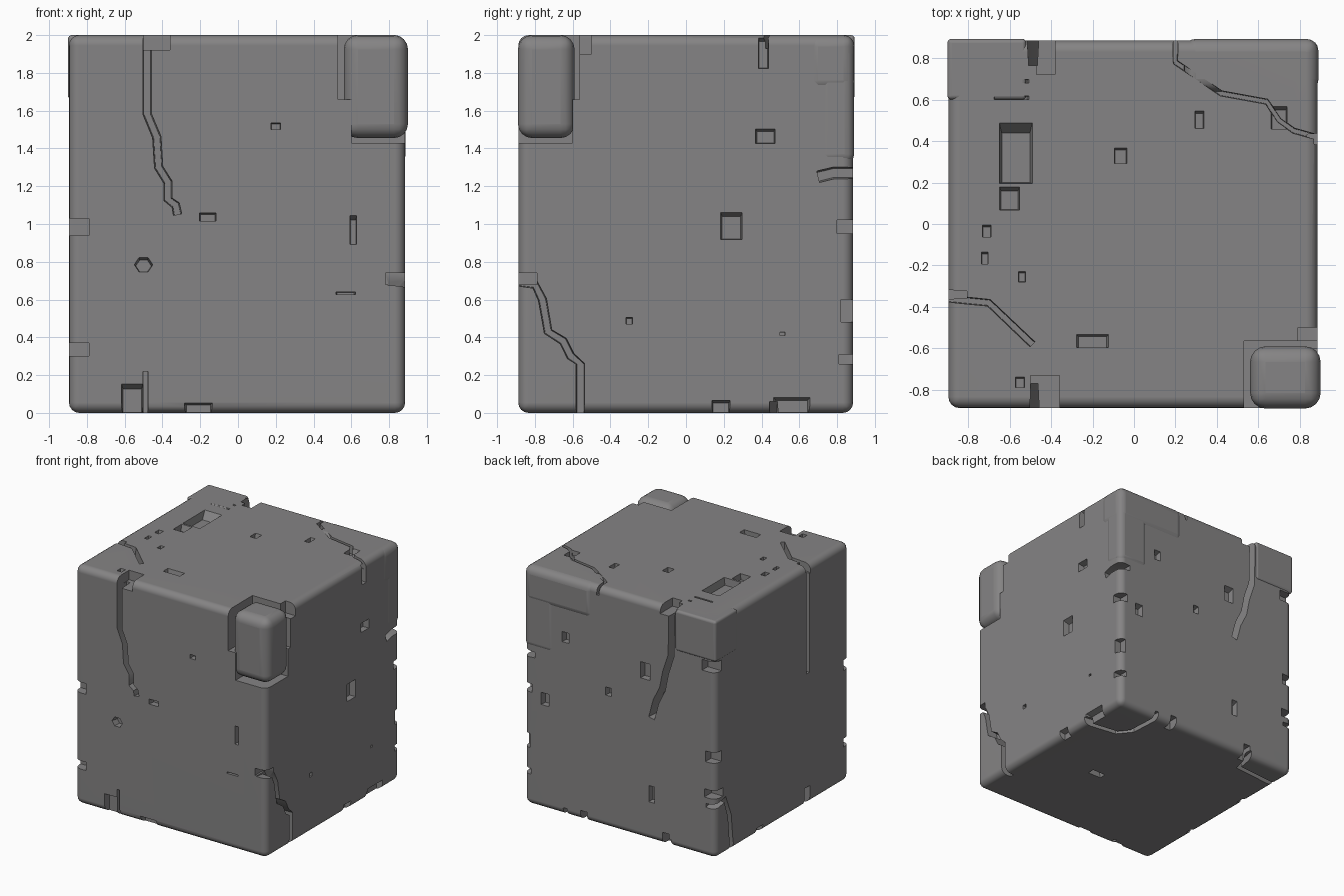
import bpy, bmesh, math
from mathutils import Vector

if "Cube" in bpy.data.objects:
    bpy.data.objects.remove(bpy.data.objects["Cube"])

stone = bpy.data.materials.new("grey stone")
stone.diffuse_color = (0.235, 0.23, 0.232, 1)
stone.use_nodes = True
stone.node_tree.nodes["Principled BSDF"].inputs["Base Color"].default_value = stone.diffuse_color
cutters = []

# face-local (u, v, depth inward) to world
FACES = {
    "front": lambda u, v, d: (u, -0.888 + d, v),
    "back": lambda u, v, d: (u, 0.885 - d, v),
    "right": lambda u, v, d: (0.885 - d, u, v),
    "left": lambda u, v, d: (-0.895 + d, u, v),
    "top": lambda u, v, d: (u, v, 2 - d),
    "bottom": lambda u, v, d: (u, v, d),
}


def add_object(name, bm):
    bmesh.ops.recalc_face_normals(bm, faces=bm.faces)
    me = bpy.data.meshes.new(name)
    bm.to_mesh(me)
    bm.free()
    ob = bpy.data.objects.new(name, me)
    bpy.context.collection.objects.link(ob)
    return ob


def prism(face, outer, inner, depth):
    f = FACES[face]
    bm = bmesh.new()
    a = [bm.verts.new(f(u, v, -0.05)) for u, v in outer]
    b = [bm.verts.new(f(u, v, depth)) for u, v in inner]
    bm.faces.new(a)
    bm.faces.new(b[::-1])
    for i in range(len(a)):
        j = (i + 1) % len(a)
        bm.faces.new((a[i], b[i], b[j], a[j]))
    cutters.append(add_object("cutter", bm))


def crack(face, path, w, depth=0.1):
    """Narrow groove following a path on one face."""
    p = [Vector(q) for q in path]

    def side(k):
        out = []
        for i in range(len(p)):
            t = (p[min(i + 1, len(p) - 1)] - p[max(i - 1, 0)]).normalized()
            out.append(p[i] + Vector((-t.y, t.x)) * k)
        return out
    prism(face, side(w / 2) + side(-w / 2)[::-1],
          side(w / 3) + side(-w / 3)[::-1], depth)


def pit(face, u, v, w, h, depth=0.05, n=4):
    """Chipped hole with sloping upper wall; n=4 is a rectangle."""
    r = math.sqrt(2) if n == 4 else 1
    o = math.pi / 4 if n == 4 else 0
    pts = [(math.cos(o + i * math.tau / n) * r / 2 * w,
            math.sin(o + i * math.tau / n) * r / 2 * h) for i in range(n)]
    prism(face, [(u + a, v + b) for a, b in pts],
          [(u + a * 0.75, v - h * 0.12 + b * 0.7) for a, b in pts], depth)


def box_mesh(x0, x1, y0, y1, z0, z1, name):
    bm = bmesh.new()
    bmesh.ops.create_cube(bm, size=1)
    for v in bm.verts:
        v.co = ((x0 + x1) / 2 + v.co.x * (x1 - x0), (y0 + y1) / 2 + v.co.y * (y1 - y0),
                (z0 + z1) / 2 + v.co.z * (z1 - z0))
    return add_object(name, bm)


def cut(*b):
    cutters.append(box_mesh(*b, "cutter"))


def corner_notch(sx, sy, z0, z1, a=0.1, b=0.1):
    """Chip out of a vertical edge, a along x and b along y."""
    xs = sorted((sx * (0.89 - a), sx * 1.0))
    ys = sorted((sy * (0.89 - b), sy * 1.0))
    cut(*xs, *ys, z0, z1)


def rounded(ob, width, segs=4):
    m = ob.modifiers.new("round", "BEVEL")
    m.width, m.segments = width, segs
    m.limit_method = "NONE"


def finish(ob):
    ob.data.materials.clear()
    ob.data.materials.append(stone)
    bpy.ops.object.select_all(action="DESELECT")
    ob.select_set(True)
    bpy.context.view_layer.objects.active = ob
    bpy.ops.object.shade_smooth_by_angle(angle=math.radians(32))
    m = ob.modifiers.new("normals", "WEIGHTED_NORMAL")
    m.keep_sharp = True


# main stone block
block = box_mesh(-0.895, 0.885, -0.888, 0.885, 0.0, 2.0, "stone_block")
rounded(block, 0.055)

# front: long crack, dents, bottom chips
crack("front", [(-0.48, 2.1), (-0.48, 1.58), (-0.43, 1.46), (-0.42, 1.3),
                (-0.37, 1.22), (-0.37, 1.13), (-0.33, 1.1), (-0.32, 1.05)], 0.05, 0.12)
for u, v, w, h in [(0.2, 1.52, 0.06, 0.04), (0.61, 0.98, 0.04, 0.18),
                   (0.57, 0.635, 0.12, 0.015), (-0.16, 1.04, 0.1, 0.05),
                   (-0.56, 0.08, 0.13, 0.2), (-0.21, 0.02, 0.17, 0.09)]:
    pit("front", u, v, w, h)
pit("front", -0.5, 0.79, 0.11, 0.1, 0.06, 6)
crack("front", [(-0.49, -0.1), (-0.49, 0.22)], 0.03, 0.08)

# right: stepped corner crack, dents, chips
crack("right", [(-0.95, 0.7), (-0.8, 0.68), (-0.76, 0.6), (-0.73, 0.43),
                (-0.65, 0.38), (-0.61, 0.3), (-0.56, 0.26), (-0.56, -0.1)], 0.05, 0.09)
crack("right", [(0.95, 1.27), (0.78, 1.27), (0.7, 1.25)], 0.07, 0.1)
for u, v, w, h in [(0.42, 1.47, 0.12, 0.09), (0.24, 1.0, 0.13, 0.17),
                   (-0.3, 0.49, 0.04, 0.04), (0.51, 0.42, 0.03, 0.02),
                   (0.185, 0.03, 0.11, 0.1), (0.56, 0.04, 0.22, 0.11),
                   (0.41, 1.92, 0.06, 0.2)]:
    pit("right", u, v, w, h)

# back: crack matching the front, ledge crack, dents
crack("back", [(-0.49, 2.1), (-0.48, 1.6), (-0.43, 1.45), (-0.4, 1.3),
               (-0.34, 1.18), (-0.3, 1.03)], 0.06, 0.12)
for u, v, w, h in [(-0.24, 1.42, 0.1, 0.16), (0.5, 1.5, 0.07, 0.1),
                   (0.69, 0.93, 0.08, 0.12), (-0.3, 0.4, 0.06, 0.16),
                   (0.1, 1.15, 0.06, 0.08)]:
    pit("back", u, v, w, h)
cut(0.3, 0.36, 0.8, 1.0, -0.1, 0.08)
cut(-0.46, -0.4, 0.8, 1.0, -0.1, 0.1)

# left: straight crack, lower corner crack, bottom chips
crack("left", [(-0.34, 2.1), (-0.34, 1.1)], 0.05, 0.09)
crack("left", [(0.95, 0.42), (0.76, 0.46), (0.7, 0.3), (0.66, -0.1)], 0.05, 0.09)
pit("left", -0.33, 0.06, 0.08, 0.24)
pit("left", 0.3, 0.02, 0.1, 0.1)

# top: worn strip, corner cracks, holes
pit("top", -0.57, 0.36, 0.18, 0.34, 0.06)
pit("top", -0.6, 0.13, 0.11, 0.13, 0.05)
for v in (0.61, 0.69):
    pit("top", -0.59, v, 0.2, 0.02, 0.03)
crack("top", [(-1, -0.35), (-0.7, -0.38), (-0.49, -0.58)], 0.04, 0.07)
crack("top", [(0.2, 0.95), (0.2, 0.78), (0.42, 0.63), (0.64, 0.59),
              (0.7, 0.5), (0.77, 0.45), (0.95, 0.4)], 0.03, 0.07)
for u, v, w, h in [(-0.065, 0.335, 0.07, 0.09), (-0.2, -0.56, 0.18, 0.075),
                   (0.315, 0.51, 0.05, 0.1), (0.7, 0.52, 0.09, 0.13),
                   (-0.71, -0.03, 0.05, 0.07), (-0.72, -0.16, 0.035, 0.07),
                   (-0.54, -0.25, 0.04, 0.06), (-0.55, -0.76, 0.05, 0.06)]:
    pit("top", u, v, w, h, 0.04)
cut(-0.5, -0.36, -1, -0.73, 1.92, 2.1)
cut(-0.47, -0.38, 0.72, 1, 1.93, 2.1)
cut(0.79, 1, -0.6, -0.5, 1.9, 2.1)

# bottom: hole and corner crack
pit("bottom", 0.3, -0.1, 0.14, 0.07)
crack("bottom", [(0.5, 0.95), (0.52, 0.6), (0.6, 0.5), (0.95, 0.45)], 0.05, 0.06)
crack("bottom", [(-0.45, 0.95), (-0.5, 0.7), (-0.95, 0.66)], 0.05, 0.06)

# chips along the four vertical edges
for n in [(-1, -1, 0.94, 1.03, 0.1, 0.08), (-1, -1, 0.3, 0.37, 0.1, 0.08),
          (1, -1, 0.68, 0.74, 0.11, 0.1), (1, 1, 0.95, 1.02, 0.08, 0.09),
          (1, 1, 0.48, 0.6, 0.06, 0.07), (1, 1, 0.26, 0.31, 0.07, 0.08),
          (-1, 1, 0.8, 0.89, 0.09, 0.08), (-1, 1, 0.5, 0.57, 0.1, 0.1),
          (-1, 1, 1.56, 1.65, 0.12, 0.08)]:
    corner_notch(*n)

# seat for the loose front corner chunk
cut(0.53, 1, -1, -0.565, 1.66, 2.1)
cut(0.6, 1, -1, -0.6, 1.43, 1.7)

# carve everything out of the block
for c in cutters:
    c.hide_render = True
    m = block.modifiers.new("carve", "BOOLEAN")
    m.operation, m.solver, m.object = "DIFFERENCE", "EXACT", c
bpy.context.view_layer.update()
dg = bpy.context.evaluated_depsgraph_get()
mesh = bpy.data.meshes.new_from_object(block.evaluated_get(dg))
block.modifiers.clear()
block.data = mesh
for c in cutters:
    bpy.data.objects.remove(c)
finish(block)

# corner chunks: loose front one, proud back ones
for name, b, w in [
        ("front_corner_chunk", (0.56, 0.9, -0.89, -0.59, 1.455, 2.0), 0.075),
        ("back_right_chunk", (0.24, 0.89, 0.64, 0.893, 1.7, 2.0), 0.06),
        ("back_right_edge_chunk", (0.6, 0.888, 0.7, 0.89, 1.32, 1.95), 0.05),
        ("back_left_chunk", (-0.9, -0.52, 0.6, 0.893, 1.66, 2.0), 0.02)]:
    ob = box_mesh(*b, name)
    rounded(ob, w)
    finish(ob)
